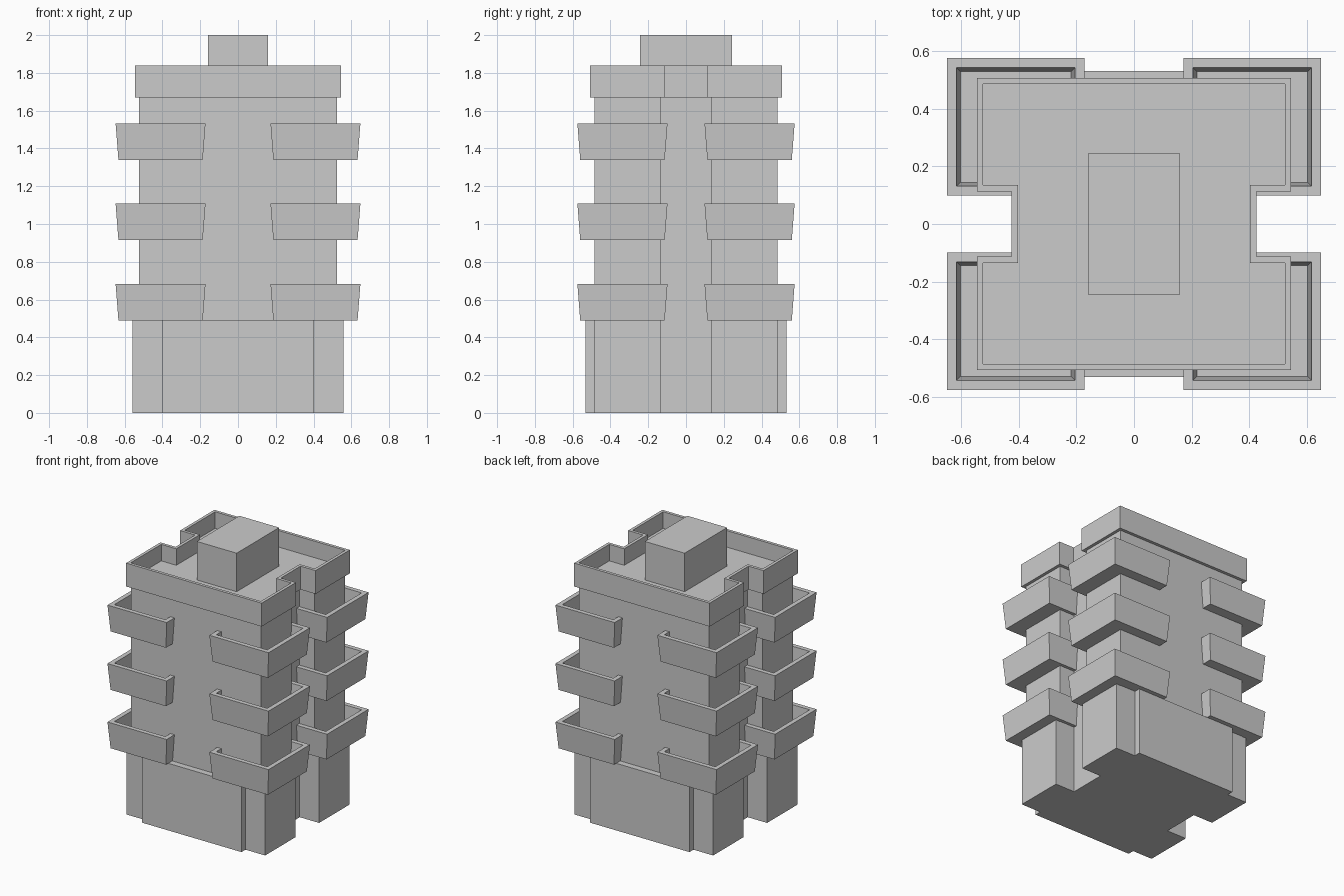
import bpy, bmesh

if "Cube" in bpy.data.objects:
    bpy.data.objects.remove(bpy.data.objects["Cube"])


def loft(name, loops):
    """Solid through a stack of (profile, z) loops, capped at both ends."""
    bm = bmesh.new()
    rings = [[bm.verts.new((x, y, z)) for x, y in prof] for prof, z in loops]
    for a, b in zip(rings, rings[1:]):
        n = len(a)
        for i in range(n):
            j = (i + 1) % n
            bm.faces.new((a[i], a[j], b[j], b[i]))
    bm.faces.new(rings[0][::-1])
    bm.faces.new(rings[-1])
    bmesh.ops.recalc_face_normals(bm, faces=bm.faces)
    me = bpy.data.meshes.new(name)
    bm.to_mesh(me)
    bm.free()
    ob = bpy.data.objects.new(name, me)
    bpy.context.collection.objects.link(ob)
    return ob


def four_way(quarter):
    """Mirror the +x +y quarter of an outline into a full closed outline."""
    half = quarter + [(-x, y) for x, y in reversed(quarter)]
    return half + [(-x, -y) for x, y in half]


def rect(x0, x1, y0, y1, d=0.0):
    return [(x0 + d, y0 + d), (x1 - d, y0 + d), (x1 - d, y1 - d), (x0 + d, y1 - d)]


def plan(d=0.0):
    """Floor plan with a notch in each side, grown outwards by d."""
    n, w, x, y = 0.402 + d, 0.135 - d, 0.523 + d, 0.485 + d
    return four_way([(n, w), (x, w), (x, y)])


# ground floor with projecting front and back bays
base = four_way([(0.402, 0.135), (0.558, 0.135), (0.558, 0.485),
                 (0.40, 0.485), (0.40, 0.531)])
loft("ground_floor", [(base, 0), (base, 0.488)])

# tower walls, overhanging parapet and sunken roof
lip = 0.022
tower = loft("tower", [(plan(), 0.488), (plan(), 1.67), (plan(lip), 1.67),
                       (plan(lip), 1.84), (plan(), 1.84), (plan(), 1.72)])

# rooftop housing
box = rect(-0.16, 0.16, -0.244, 0.244)
loft("roof_housing", [(box, 1.72), (box, 2.0)])

# flared corner balconies: three floors, mirrored to four corners
corner = (0.172, 0.648, 0.098, 0.575)
taper, wall = 0.015, 0.033
z0, z1, floor = 0.49, 0.683, 0.03
balcony = loft("balconies", [(rect(*corner, taper), z0), (rect(*corner), z1),
                             (rect(*corner, wall), z1),
                             (rect(*corner, wall + taper * 0.85), z0 + floor)])
arr = balcony.modifiers.new("floors", 'ARRAY')
arr.count = 3
arr.use_relative_offset = False
arr.use_constant_offset = True
arr.constant_offset_displace = (0, 0, 0.425)
mir = balcony.modifiers.new("corners", 'MIRROR')
mir.use_axis = (True, True, False)
cut = balcony.modifiers.new("trim_to_walls", 'BOOLEAN')
cut.operation = 'DIFFERENCE'
cut.solver = 'EXACT'
cut.object = tower
